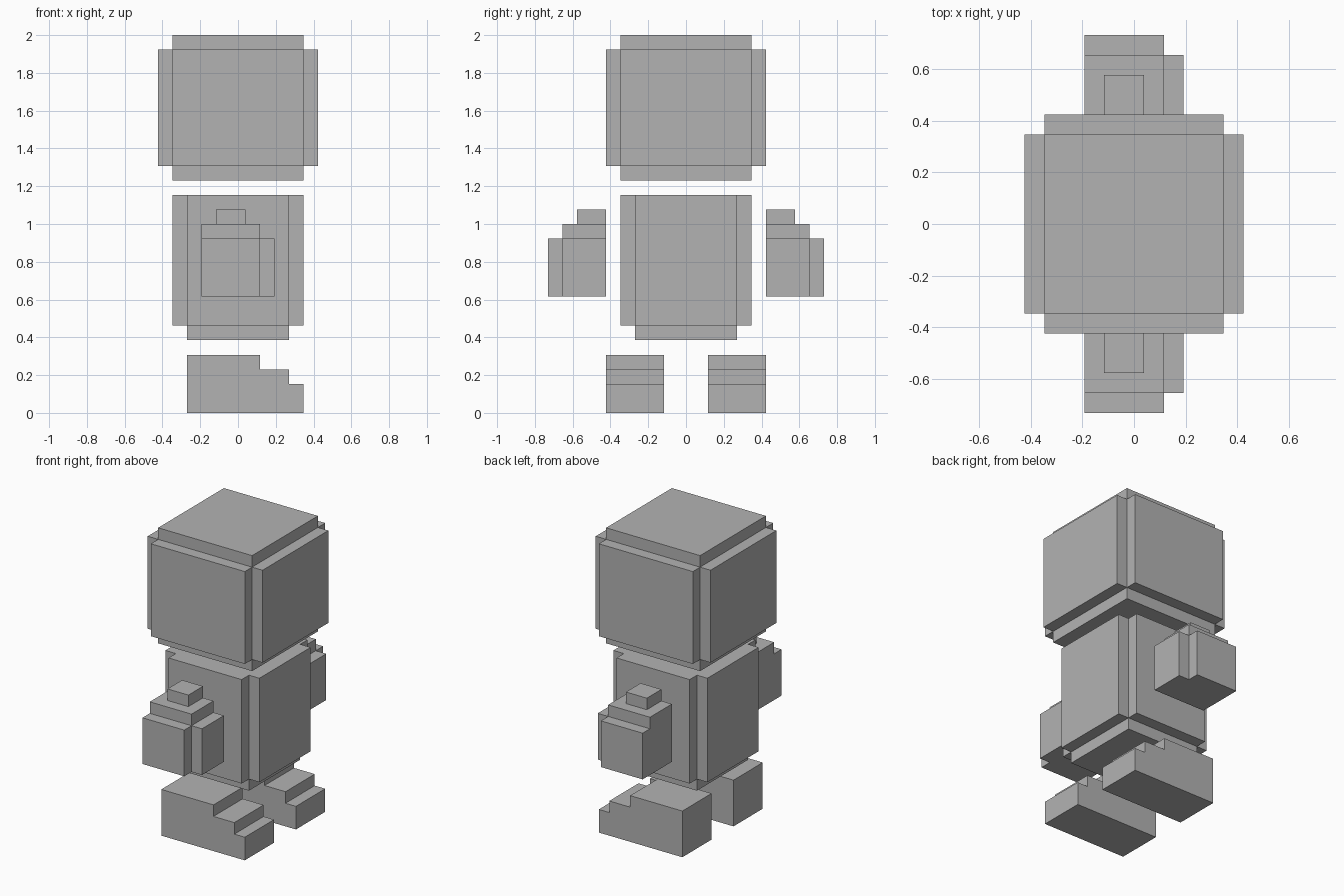
import bpy, bmesh
from mathutils import Vector

UNIT = 1 / 13  # size of one block

cube = bpy.data.objects.get("Cube")
if cube:
    bpy.data.objects.remove(cube, do_unlink=True)

grey = bpy.data.materials.new("plain_grey")
grey.use_nodes = True
colour = (0.45, 0.45, 0.45, 1)
grey.diffuse_color = colour
grey.node_tree.nodes["Principled BSDF"].inputs["Base Color"].default_value = colour


def block_part(name, boxes, side=1):
    """Merge boxes of whole blocks into one clean shell.
    Each box is three inclusive (first, last) block ranges; side mirrors y."""
    cells = set()
    for xs, ys, zs in boxes:
        cells |= {(x, y * side, z)
                  for x in range(xs[0], xs[1] + 1)
                  for y in range(ys[0], ys[1] + 1)
                  for z in range(zs[0], zs[1] + 1)}
    bm = bmesh.new()
    verts = {}

    def corner(point):
        key = tuple(round(2 * c) for c in point)
        if key not in verts:
            verts[key] = bm.verts.new(point * UNIT)
        return verts[key]

    # Only the outside faces of the blocks are made
    for cell in cells:
        centre = Vector(cell) + Vector((0, 0, 0.5))
        for axis in range(3):
            for sign in (-1, 1):
                normal = Vector((0, 0, 0))
                normal[axis] = sign
                if tuple(int(c + n) for c, n in zip(cell, normal)) in cells:
                    continue
                u = Vector((0, 0, 0))
                u[(axis + 1) % 3] = 0.5
                v = normal.cross(u)
                mid = centre + normal * 0.5
                bm.faces.new([corner(mid + a * u + b * v)
                              for a, b in ((-1, -1), (1, -1), (1, 1), (-1, 1))])
    bmesh.ops.dissolve_limit(bm, angle_limit=0.01, verts=bm.verts[:], edges=bm.edges[:])
    mesh = bpy.data.meshes.new(name)
    bm.to_mesh(mesh)
    bm.free()
    mesh.materials.append(grey)
    obj = bpy.data.objects.new(name, mesh)
    bpy.context.collection.objects.link(obj)
    return obj


# Head: core with a raised panel on each side
wide, narrow = (-5, 5), (-4, 4)
block_part("head", [(narrow, narrow, (16, 25)),
                    (wide, narrow, (17, 24)),
                    (narrow, wide, (17, 24))])

# Body: core reaching lower than its side panels
wide, narrow = (-4, 4), (-3, 3)
block_part("body", [(narrow, narrow, (5, 14)),
                    (wide, narrow, (6, 14)),
                    (narrow, wide, (6, 14))])

for label, side in (("front", -1), ("back", 1)):
    # Arm: notched block, shoulder step and small top block
    block_part(label + "_arm", [((-2, 2), (6, 8), (8, 11)),
                                ((-2, 1), (6, 9), (8, 11)),
                                ((-2, 1), (6, 8), (12, 12)),
                                ((-1, 0), (6, 7), (13, 13))], side)
    # Foot: steps down towards the toes
    block_part(label + "_foot", [((-3, 4), (2, 5), (0, 1)),
                                 ((-3, 3), (2, 5), (2, 2)),
                                 ((-3, 1), (2, 5), (3, 3))], side)
